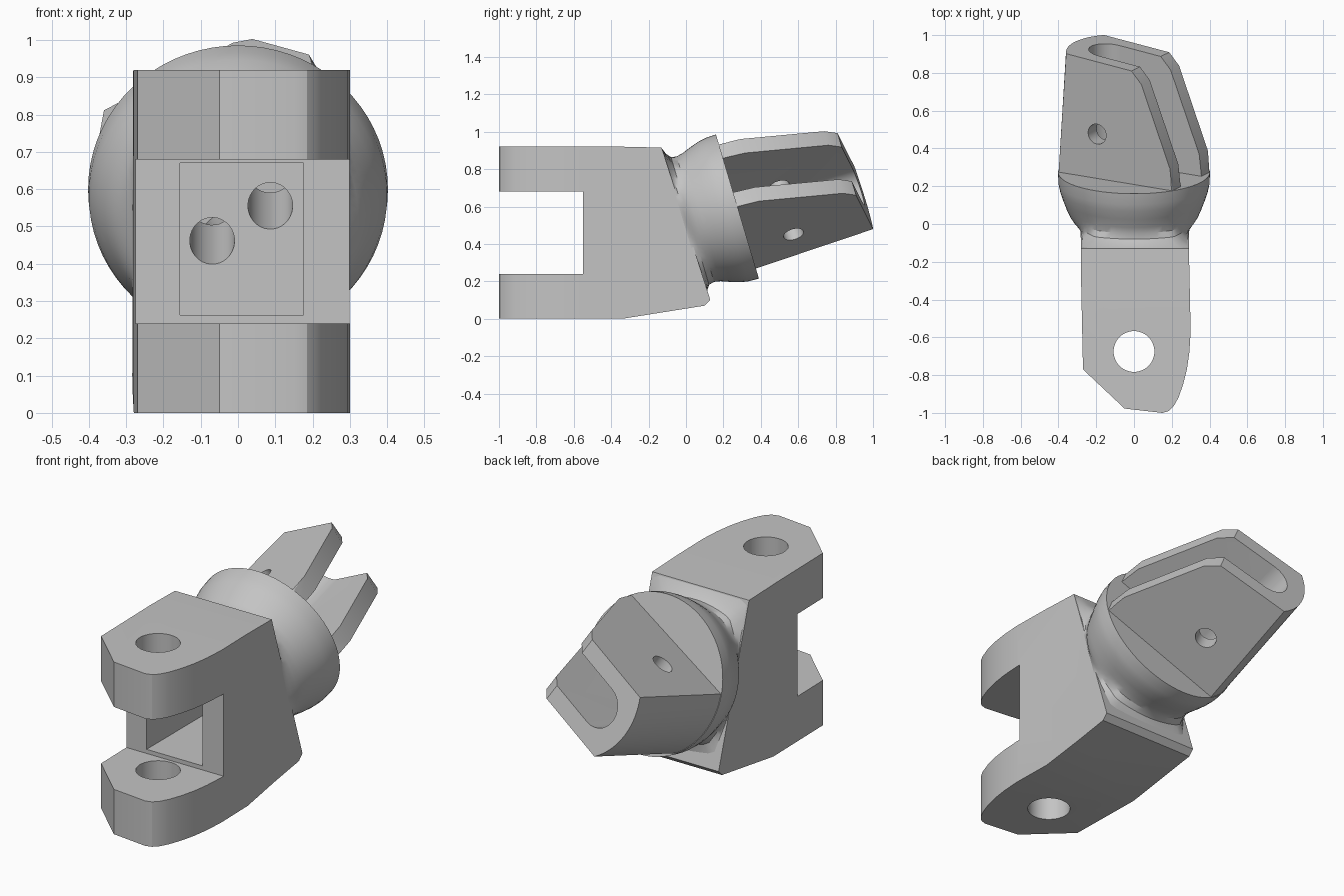
import bpy, bmesh, math
from mathutils import Matrix, Vector

cube = bpy.data.objects.get("Cube")
if cube:
    bpy.data.objects.remove(cube, do_unlink=True)

steel = bpy.data.materials.new("light_grey_steel")
steel.use_nodes = True
grey = (0.55, 0.55, 0.55, 1)
steel.diffuse_color = grey
steel.node_tree.nodes["Principled BSDF"].inputs["Base Color"].default_value = grey

# Frames: tilted disc frame (z along the neck), and the rolled rear fork frame
WORLD = Matrix.Identity(4)
DISC = Matrix.Translation((0, 0.275, 0.6)) @ Matrix.Rotation(math.radians(-73.4), 4, 'X')
FORK = DISC @ Matrix.Rotation(math.radians(240), 4, 'Z')


def loft(name, rings, frame=WORLD):
    """Closed solid skinned through rings of equal point count."""
    bm = bmesh.new()
    loops = [[bm.verts.new(frame @ Vector(p)) for p in ring] for ring in rings]
    n = len(loops[0])
    for a, b in zip(loops, loops[1:]):
        for i in range(n):
            j = (i + 1) % n
            bm.faces.new((a[i], a[j], b[j], b[i]))
    bm.faces.new(loops[0])
    bm.faces.new(loops[-1])
    bmesh.ops.recalc_face_normals(bm, faces=bm.faces[:])
    mesh = bpy.data.meshes.new(name)
    bm.to_mesh(mesh)
    bm.free()
    mesh.materials.append(steel)
    obj = bpy.data.objects.new(name, mesh)
    bpy.context.collection.objects.link(obj)
    return obj


def prism(name, pts, lo, hi, axis='z', frame=WORLD):
    """Extrude a 2D profile along one axis between lo and hi."""
    put = (lambda p, h: (h, p[0], p[1])) if axis == 'x' else (
        (lambda p, h: (p[0], h, p[1])) if axis == 'y' else (lambda p, h: (p[0], p[1], h)))
    return loft(name, [[put(p, h) for p in pts] for h in (lo, hi)], frame)


def rect(x0, x1, y0, y1):
    return [(x0, y0), (x1, y0), (x1, y1), (x0, y1)]


def arc(cx, cy, r, start=0, end=360, n=48):
    full = end - start == 360
    angles = [math.radians(start + (end - start) * i / (n if full else n - 1)) for i in range(n)]
    return [(cx + r * math.cos(t), cy + r * math.sin(t)) for t in angles]


def cut(obj, tools, op='DIFFERENCE'):
    bpy.context.view_layer.objects.active = obj
    for tool in tools:
        tool.hide_render = True
        mod = obj.modifiers.new("cut", 'BOOLEAN')
        mod.operation = op
        mod.solver = 'EXACT'
        mod.object = tool
        bpy.ops.object.modifier_apply(modifier=mod.name)


# Front fork: side profile crossed with the plan outline
front_fork = prism("front_fork", [(-1.05, 0), (-0.34, 0), (0.1, 0.07), (0.13, 0.1),
                                  (-0.13, 0.915), (-0.35, 0.92), (-1.05, 0.92)], -0.5, 0.5, 'x')
plan = prism("plan_cutter", [(-0.285, 0.3), (-0.28, -0.3), (-0.27, -0.77), (-0.05, -0.977),
                             (0.15, -1), (0.185, -0.99), (0.21, -0.965), (0.235, -0.92),
                             (0.26, -0.85), (0.28, -0.77), (0.293, -0.68), (0.3, -0.57),
                             (0.29, -0.1), (0.29, 0.3)], -0.2, 1.2)
gap = prism("gap_cutter", rect(-1.2, -0.55, 0.24, 0.68), -0.6, 0.6, 'x')
pin = prism("pin_cutter", arc(0, -0.675, 0.108), -0.2, 1.2)
pocket = prism("pocket_cutter", rect(-0.155, 0.175, 0.262, 0.67), -0.7, -0.05, 'y')
bolts = [prism("bolt_cutter", arc(0, u, 0.06, n=32), -0.6, 0.2, frame=FORK) for u in (-0.08, 0.1)]
cut(front_fork, [plan], 'INTERSECT')
cut(front_fork, [gap, pin, pocket] + bolts)


# Neck: round disc that waists in, then flares to the rectangular fork end
def neck_ring(a, r, blend, scale=1.0):
    ring = []
    for x, y in arc(0, 0, 1, n=72):
        box = min(0.285 / max(abs(x), 1e-6), 0.425 / max(abs(y), 1e-6)) * scale
        d = r + (box - r) * blend
        ring.append((x * d + 0.005 * blend, y * d + 0.008 * blend, a))
    return ring


neck = loft("neck", [neck_ring(*s) for s in (
    (-0.33, 0.3, 1, 0.96), (-0.3, 0.3, 1), (-0.285, 0.32, 0.6), (-0.265, 0.333, 0.25),
    (-0.235, 0.345, 0.06), (-0.2, 0.357, 0), (-0.15, 0.376, 0), (-0.1, 0.392, 0),
    (-0.06, 0.4, 0), (0, 0.402, 0))], DISC)
cut(neck, [pocket] + bolts)

# Rear fork: tapered round bar trimmed to a slab, with a slot open on one side
rear_fork = loft("rear_fork", [[(x, y, a) for x, y in arc(0, 0, r, n=96)]
                               for a, r in ((-0.02, 0.4), (0.8, 0.352))], FORK)
slab = prism("slab_cutter", [(-0.6, -0.1), (0.36, -0.1), (0.335, 0.12), (0.16, 0.56),
                             (0.1, 0.625), (-0.6, 0.688)], -0.2, 0.2, 'x', FORK)
slot = prism("slot_cutter", [(0.11, 0.6)] + arc(0, -0.15, 0.11, 360, 180, 24) + [(-0.11, 0.6)],
             -0.1, 1, 'z', FORK)
cross_hole = prism("cross_hole_cutter", arc(-0.11, 0.245, 0.055, n=32), -0.5, 0.5, 'x', FORK)
cut(rear_fork, [slab], 'INTERSECT')
cut(rear_fork, [slot, cross_hole])

# Remove helpers and shade
for tool in [plan, gap, pin, pocket, slab, slot, cross_hole] + bolts:
    bpy.data.objects.remove(tool, do_unlink=True)
for obj in (front_fork, neck, rear_fork):
    bpy.ops.object.select_all(action='DESELECT')
    obj.select_set(True)
    bpy.context.view_layer.objects.active = obj
    bpy.ops.object.shade_smooth_by_angle(angle=math.radians(28))
